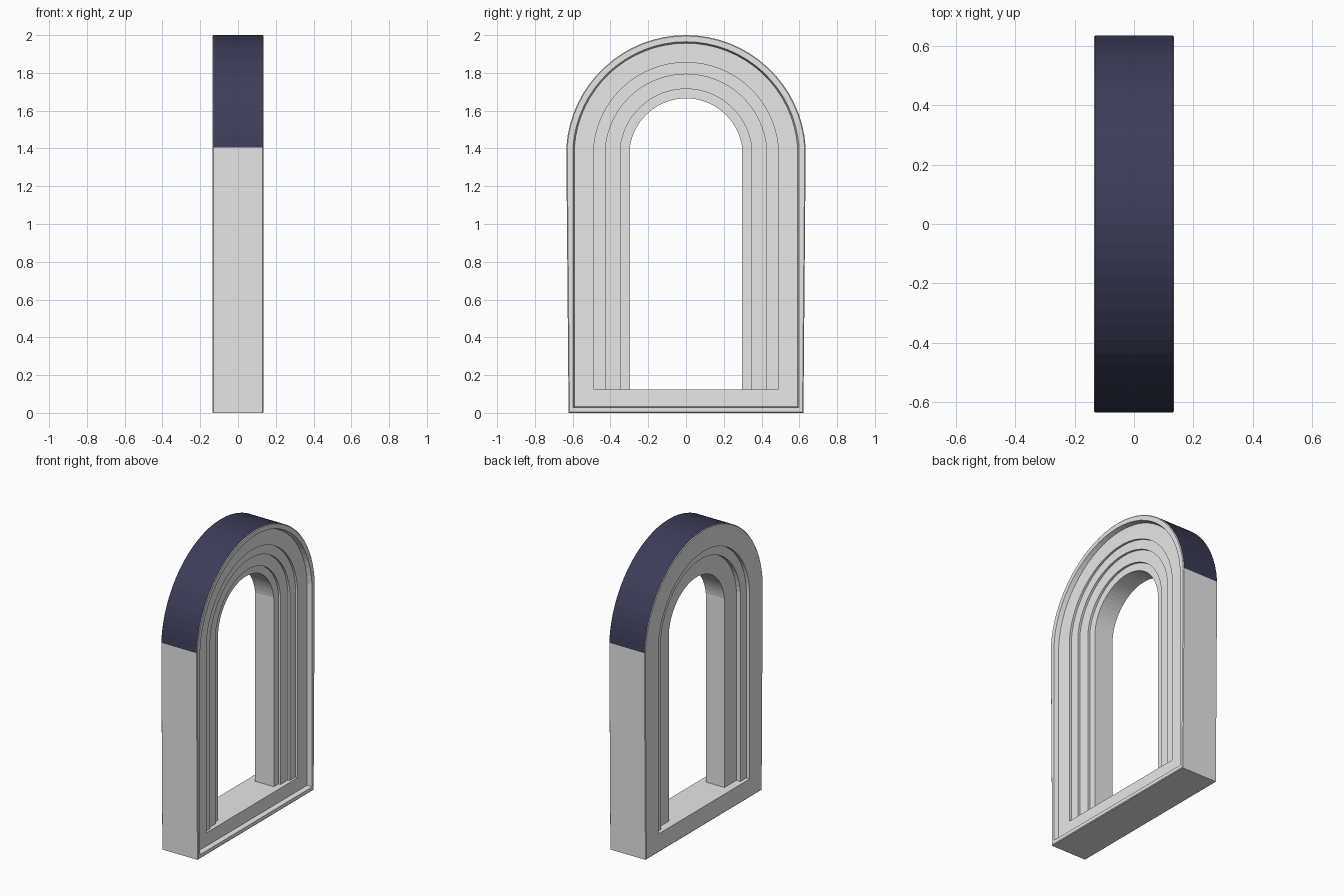
import bpy
import bmesh
from math import asin, cos, sin, pi

cube = bpy.data.objects.get("Cube")
if cube:
    bpy.data.objects.remove(cube, do_unlink=True)

CENTRE = 1.365    # height of the arc centre
SPRING = 0.04     # arcs start this far above the centre
SEGMENTS = 32
TAPER = 0.012     # outer sides lean in slightly at the foot


def material(name, rgb):
    mat = bpy.data.materials.new(name)
    mat.use_nodes = True
    mat.diffuse_color = (*rgb, 1)
    mat.node_tree.nodes["Principled BSDF"].inputs["Base Color"].default_value = (*rgb, 1)
    return mat


stone = material("light_grey", (0.8, 0.8, 0.8))
roof = material("dark_navy", (0.045, 0.045, 0.095))


def arch_path(radius, base):
    """Foot, arc and opposite foot of one arch line, as (y, z) points."""
    start = asin(SPRING / radius)
    foot = radius * cos(start) - (TAPER if radius > 0.61 else 0)
    angles = [start + (pi - 2 * start) * i / SEGMENTS for i in range(SEGMENTS + 1)]
    arc = [(radius * cos(a), CENTRE + radius * sin(a)) for a in angles]
    return [(foot, base)] + arc + [(-foot, base)]


def sweep_arch(name, section, closed):
    """Sweep a section of (radius, x, base) corners around the arch."""
    bm = bmesh.new()
    loops = [[bm.verts.new((x, y, z)) for y, z in arch_path(r, base)]
             for r, x, base in section]
    count = len(loops[0])
    for k, loop in enumerate(loops):
        following = loops[(k + 1) % len(loops)]
        for i in range(count if closed else count - 1):
            j = (i + 1) % count
            bm.faces.new((loop[i], loop[j], following[j], following[i]))
    if not closed:
        for end in (0, -1):
            bm.faces.new([loop[end] for loop in loops])
    bmesh.ops.recalc_face_normals(bm, faces=bm.faces)
    mesh = bpy.data.meshes.new(name)
    bm.to_mesh(mesh)
    bm.free()
    mesh.materials.append(stone)
    obj = bpy.data.objects.new(name, mesh)
    bpy.context.collection.objects.link(obj)
    return obj


# Outer surround with softened edges, a raised rim on one side and the sill
surround = sweep_arch("surround", [
    (0.635, -0.131, 0), (0.635, 0.131, 0),
    (0.63, 0.135, 0.005), (0.6, 0.135, 0.028),
    (0.592, 0.105, 0.035), (0.49, 0.105, 0.125),
    (0.49, -0.135, 0.125), (0.63, -0.135, 0.005)], closed=True)

# Dark covering on the outside of the arc only
surround.data.materials.append(roof)
for face in surround.data.polygons:
    c = face.center
    outward = (c.y * face.normal.y + (c.z - CENTRE) * face.normal.z) > 0
    if c.z > CENTRE + SPRING and outward and abs(face.normal.x) < 0.1:
        face.material_index = 1

# Stepped mouldings, each set deeper than the last and standing on the sill
for name, outer, inner, back, front in (
        ("outer_moulding", 0.492, 0.428, -0.11, 0.09),
        ("middle_moulding", 0.43, 0.35, -0.08, 0.075),
        ("inner_moulding", 0.352, 0.3, -0.08, 0.06)):
    sweep_arch(name, [(outer, back, 0.12), (outer, front, 0.12),
                      (inner, front, 0.12), (inner, back, 0.12)], closed=False)
